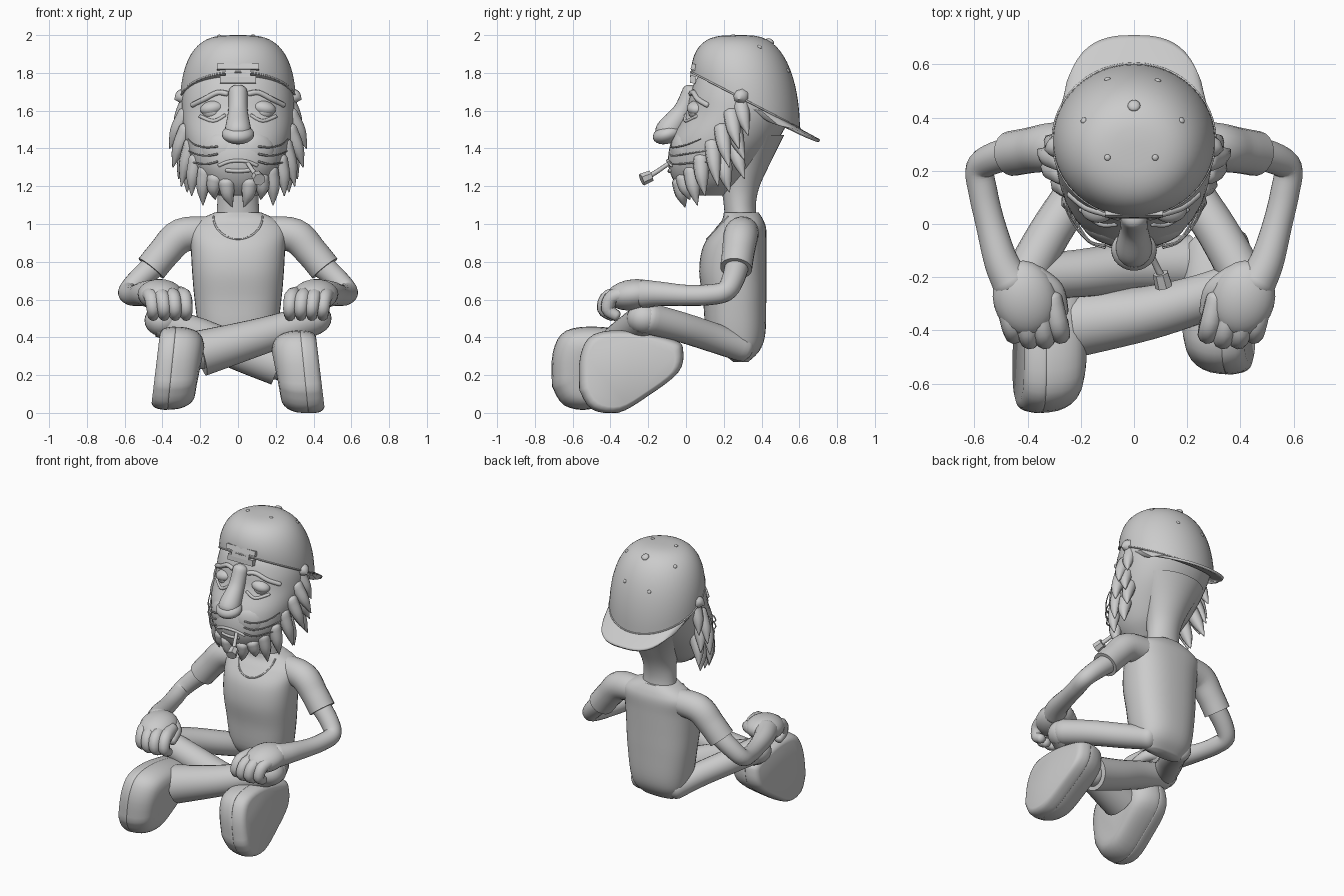
import bpy, math
from math import sin, cos, pi, copysign
from mathutils import Vector
from mathutils.bvhtree import BVHTree
import bmesh

if "Cube" in bpy.data.objects:
    bpy.data.objects.remove(bpy.data.objects["Cube"])


def cat(rows, n):
    """Catmull-Rom resampling of rows of numbers"""
    out = []
    for i in range(len(rows) - 1):
        a, b, c, d = rows[max(i - 1, 0)], rows[i], rows[i + 1], rows[min(i + 2, len(rows) - 1)]
        for k in range(n):
            t = k / n
            out.append([0.5 * (2 * q + (r - p) * t + (2 * p - 5 * q + 4 * r - s) * t * t
                        + (3 * q - p - 3 * r + s) * t ** 3) for p, q, r, s in zip(a, b, c, d)])
    return out + [list(rows[-1])]


def finish(name, bm, angle=50):
    bmesh.ops.recalc_face_normals(bm, faces=bm.faces)
    me = bpy.data.meshes.new(name)
    bm.to_mesh(me)
    bm.free()
    me.shade_smooth()
    me.set_sharp_from_angle(angle=math.radians(angle))
    ob = bpy.data.objects.new(name, me)
    bpy.context.collection.objects.link(ob)
    return ob


def loft(name, rings, closed=True, caps=True, angle=50):
    bm = bmesh.new()
    vs = [[bm.verts.new(p) for p in r] for r in rings]
    n = len(rings[0])
    for a, b in zip(vs, vs[1:]):
        for i in range(n if closed else n - 1):
            j = (i + 1) % n
            bm.faces.new((a[i], a[j], b[j], b[i]))
    if caps and closed:
        bm.faces.new(vs[0])
        bm.faces.new(vs[-1])
    return finish(name, bm, angle)


def tube(name, pts, sides=16, n=5, round_ends=True):
    """Sweep through rows of x, y, z, radius"""
    rows = cat(pts, n)
    if round_ends:
        a, b = rows[0], rows[-1]
        da = (Vector(a[:3]) - Vector(rows[1][:3])).normalized()
        db = (Vector(b[:3]) - Vector(rows[-2][:3])).normalized()
        cap = [(0.4, 0.92), (0.75, 0.66), (0.97, 0.25)]
        rows = [list(Vector(a[:3]) + da * a[3] * h * .7) + [a[3] * s] for h, s in cap[::-1]] + rows
        rows += [list(Vector(b[:3]) + db * b[3] * h * .7) + [b[3] * s] for h, s in cap]
    P = [Vector(r[:3]) for r in rows]
    u, rings = Vector((0.13, 0.21, 0.97)), []
    for i, p in enumerate(P):
        t = (P[min(i + 1, len(P) - 1)] - P[max(i - 1, 0)]).normalized()
        u = (u - t * u.dot(t)).normalized()
        v, r = t.cross(u), rows[i][3]
        rings.append([p + (u * cos(2 * pi * k / sides) + v * sin(2 * pi * k / sides)) * r for k in range(sides)])
    return loft(name, rings)


def stack(name, table, p=2.15, sides=40):
    """Rounded horizontal sections: z, front y, back y, half width"""
    f = lambda c: copysign(abs(c) ** (2 / p), c)
    rings = []
    for z, y0, y1, w in cat(table, 5):
        rings.append([Vector((w * f(cos(2 * pi * k / sides)), (y0 + y1) / 2 + (y1 - y0) / 2 * f(sin(2 * pi * k / sides)), z))
                      for k in range(sides)])
    return loft(name, rings)


def ball(name, loc, size, rot=(0, 0, 0), seg=24):
    bm = bmesh.new()
    bmesh.ops.create_uvsphere(bm, u_segments=seg, v_segments=seg // 2, radius=1)
    ob = finish(name, bm, 80)
    ob.location, ob.scale, ob.rotation_euler = loc, size, rot
    return ob


def box(name, loc, size, rot=(0, 0, 0)):
    bm = bmesh.new()
    bmesh.ops.create_cube(bm, size=1)
    ob = finish(name, bm, 30)
    ob.location, ob.scale, ob.rotation_euler = loc, size, rot


def tree(ob):
    return BVHTree.FromPolygons([v.co for v in ob.data.vertices], [p.vertices for p in ob.data.polygons])


# Head, neck, torso
head = stack("head", [(1.15, 0.0, .2, .1), (1.22, -.06, .29, .18), (1.32, -.095, .38, .24), (1.45, -.075, .49, .28),
                      (1.58, -.005, .555, .298), (1.68, .02, .575, .295), (1.76, .05, .55, .27), (1.82, .1, .48, .22)])
stack("neck", [(1.0, .21, .38, .12), (1.1, .2, .37, .11), (1.2, .19, .39, .115), (1.32, .2, .445, .15), (1.47, .22, .52, .22)], 2)
torso = stack("shirt", [(.27, .25, .33, .12), (.33, .18, .39, .175), (.42, .11, .42, .205), (.6, .09, .425, .23),
                        (.75, .07, .425, .243), (.88, .09, .425, .25), (.97, .15, .425, .255), (1.02, .19, .41, .21),
                        (1.06, .2, .385, .125)], 2.4)
head_tree, torso_tree = tree(head), tree(torso)


def front(t, x, z, out=0.0):
    hit = t.ray_cast(Vector((x, -2, z)), Vector((0, 1, 0)))[0]
    return (x, (hit.y if hit else .15) - out, z)


def face_line(name, pts, r, out=0.0):
    tube(name, [(*front(head_tree, x, z, out), r) for x, z in pts], 8, 4)


tube("collar", [(*front(torso_tree, .13 * sin(a), 1.04 - .12 * cos(a)), .005) for a in [i * pi / 16 for i in range(-8, 9)]], 8, 2)

# Cap dome sitting on a tilted rim
rings = []
for i in range(17):
    ph = i / 16 * pi / 2 * .995
    ring = []
    for k in range(48):
        a = 2 * pi * k / 48
        y = .315 + .288 * sin(a)
        zb = 1.8 - .52 * (y - .03)
        f = cos(ph) ** (.62 + .1 * sin(a))
        ring.append(Vector((.306 * cos(a) * f, .30 + (y - .30) * f, zb + (2.0 - zb) * sin(ph))))
    rings.append(ring)
cap = loft("cap", rings)
cap_tree = tree(cap)
tube("cap_rim", [(*(p + Vector((0, 0, .003))), .005) for p in rings[0] + rings[0][:1]], 8, 1)

# Visor at the back of the cap
grid = []
for j in range(9):
    v, row = j / 8, []
    for i in range(25):
        a = pi * i / 24
        x0, y0 = .285 * cos(a), .315 + .26 * sin(a)
        x1, y1 = .25 * copysign(abs(cos(a)) ** .75, cos(a)), .365 + .338 * sin(a) ** .65
        x, y = x0 + (x1 - x0) * v, y0 + (y1 - y0) * v
        row.append(Vector((x, y, 1.80 - .545 * (y - .03) - .35 * x * x * v)))
    grid.append(row)
visor = loft("cap_visor", grid, closed=False)
visor.modifiers.new("thickness", "SOLIDIFY").thickness = .016

# Cap button, vents, strap
for x, y, r in [(0, .445, .024), (-.1, .545, .012), (.09, .54, .012), (-.19, .39, .012), (.18, .39, .012), (-.1, .25, .012), (.08, .25, .012)]:
    hit = cap_tree.ray_cast(Vector((x, y, 3)), Vector((0, 0, -1)))
    ball("cap_button" if r > .02 else "cap_vent", hit[0], (r, r, r * .6), hit[1].to_track_quat('Z', 'Y').to_euler(), 16)
tube("cap_opening", [(.12 * cos(a), .045 + .03 * cos(a) ** 2, 1.78 + .08 * sin(a), .007) for a in [pi * i / 12 for i in range(13)]], 8, 2)
box("cap_strap", (0, .045, 1.83), (.22, .035, .032), (-.3, 0, 0))
box("strap_buckle", (0, .04, 1.80), (.13, .03, .05), (-.2, 0, 0))
box("strap_end", (0, .038, 1.765), (.19, .03, .04), (-.1, 0, 0))

# Nose, mouth
tube("nose_bridge", [(0, .03, 1.7, .05), (0, -.015, 1.6, .052), (0, -.08, 1.51, .068), (0, -.1, 1.48, .068)], 20)
ball("nose_tip", (0, -.098, 1.475), (.086, .08, .05), (.3, 0, 0))
face_line("mouth", [(-.1, 1.31), (-.05, 1.33), (0, 1.335), (.05, 1.33), (.1, 1.31)], .01)
face_line("lower_lip", [(-.06, 1.285), (0, 1.28), (.06, 1.285)], .011)

# Drooping cigarette with ember
tube("cigarette", [(.05, -.085, 1.325, .011), (.08, -.15, 1.28, .012), (.105, -.2, 1.25, .014)], 10)
tube("ember", [(.1, -.185, 1.255, .03), (.113, -.235, 1.235, .034)], 7, 2, False)

# Beard and sideburn tufts, base to tip
tufts = [((.265, .29, 1.64), (.33, .33, 1.47)), ((.275, .24, 1.58), (.362, .28, 1.4)), ((.27, .19, 1.5), (.345, .23, 1.3)),
         ((.25, .26, 1.42), (.315, .31, 1.24)), ((.245, .14, 1.42), (.3, .17, 1.2)), ((.22, .08, 1.34), (.245, .1, 1.15)),
         ((.17, .03, 1.28), (.185, .06, 1.1)), ((.12, -.01, 1.24), (.12, .02, 1.13)), ((.06, -.03, 1.22), (.03, -.005, 1.09)),
         ((.27, .3, 1.68), (.335, .28, 1.66)), ((.235, .2, 1.34), (.27, .23, 1.17)), ((.265, .25, 1.52), (.33, .31, 1.34))]
for s, side in ((-1, "left"), (1, "right")):
    # Heavy-lidded eyes, brows, cheeks
    y = front(head_tree, .135, 1.6)[1]
    ball(side + "_eye", (s * .135, y + .03, 1.595), (.055, .045, .045))
    ball(side + "_eyelid", (s * .135, y + .03, 1.613), (.066, .053, .04), (0, s * .2, 0))
    face_line(side + "_eye_bag", [(s * .07, 1.575), (s * .13, 1.545), (s * .2, 1.57)], .01)
    face_line(side + "_brow", [(s * .06, 1.69), (s * .11, 1.695), (s * .18, 1.66), (s * .24, 1.63)], .015)
    ball(side + "_cheek", (s * .1, -.025, 1.39), (.1, .05, .095), (0, 0, s * .35))
    # Whiskers
    for k in range(3):
        z = 1.42 - k * .04
        w = [(.11, z - .01), (.17, z - .014 - k * .005), (.23, z - k * .008), (.265, z + .03 - k * .02)]
        tube(side + "_whisker", [(*front(head_tree, s * x, h, .03 if i else .015), .006 - .001 * i) for i, (x, h) in enumerate(w)], 6)
    for a, b in tufts:
        m = [(p + q) / 2 for p, q in zip(a, b)]
        tube(side + "_beard_tuft", [(s * a[0], a[1], a[2], .045), (s * (m[0] + .008), m[1] - .005, m[2], .035), (s * b[0], b[1], b[2], .003)], 8, 4)
    # Sleeve, arm
    tube(side + "_sleeve", [(s * .15, .305, .955, .085), (s * .3, .29, .938, .092), (s * .39, .277, .85, .086), (s * .46, .265, .765, .085)], 20, 5, False)
    tube(side + "_arm", [(s * .42, .275, .8, .065), (s * .52, .25, .71, .06), (s * .578, .21, .645, .055), (s * .568, .12, .625, .055),
                         (s * .54, 0, .622, .056), (s * .5, -.14, .63, .065), (s * .46, -.22, .63, .075)], 18)
    # Hand resting on knee
    ball(side + "_palm", (s * .41, -.28, .625), (.12, .145, .082), (.12, 0, -s * .25))
    for k in range(4):
        x = s * (.275 + .058 * k)
        yk = -.4 - (.015, .035, .035, .015)[k]
        tube(side + "_finger", [(x + s * .035, -.28, .63, .04), (x + s * .01, yk + .03, .615, .04), (x, yk, .55, .036), (x, yk + .045, .515, .03)], 10, 4)
    tube(side + "_thumb", [(s * .37, -.2, .63, .045), (s * .3, -.25, .61, .038), (s * .275, -.33, .575, .03)], 10)
    # Thigh
    tube(side + "_thigh", [(s * .12, .3, .345, .075), (s * .205, .14, .4, .078), (s * .315, -.03, .455, .08), (s * .41, -.2, .5, .083)], 20)

# Crossed shins
tube("right_shin", [(.41, -.22, .5, .085), (.25, -.28, .445, .09), (.05, -.335, .385, .102), (-.2, -.375, .315, .122)], 24, 5, False)
tube("left_shin", [(-.41, -.2, .485, .085), (-.2, -.185, .41, .09), (0, -.16, .325, .098), (.21, -.15, .255, .11)], 24, 5, False)
for x, y, z in ((.4, -.22, .5), (-.4, -.2, .49)):
    ball("knee", (x, y, z), (.095, .095, .085))
tube("right_ankle", [(-.18, -.38, .315, .08), (-.28, -.42, .3, .08)])
tube("left_ankle", [(.19, -.15, .255, .08), (.28, -.19, .25, .08)])

# Shoes lying on edge, soles outward
outline = [(-.565, .12), (-.56, .3), (-.49, .415), (-.3, .435), (-.06, .385), (-.015, .33), (-.04, .215), (-.2, .09), (-.36, 0), (-.5, .02), (-.565, .12)]
prof = cat(outline, 4)[:-1]
for name, s, dy, dz in (("crossed_left_shoe", 1, 0, 0), ("crossed_right_shoe", -1, -.145, .02)):
    rings = []
    for x, k in cat([(.2, .5), (.21, .73), (.24, .88), (.29, .97), (.345, .995), (.35, .985), (.358, 1), (.4, .975), (.425, .92), (.435, .84)], 2):
        rings.append([Vector((s * (x + .1 * (.22 - z)), -.29 + (y + .29) * k + dy, max(.22 + (z - .22) * k + dz, 0))) for y, z in prof])
    loft(name, rings, angle=40)
